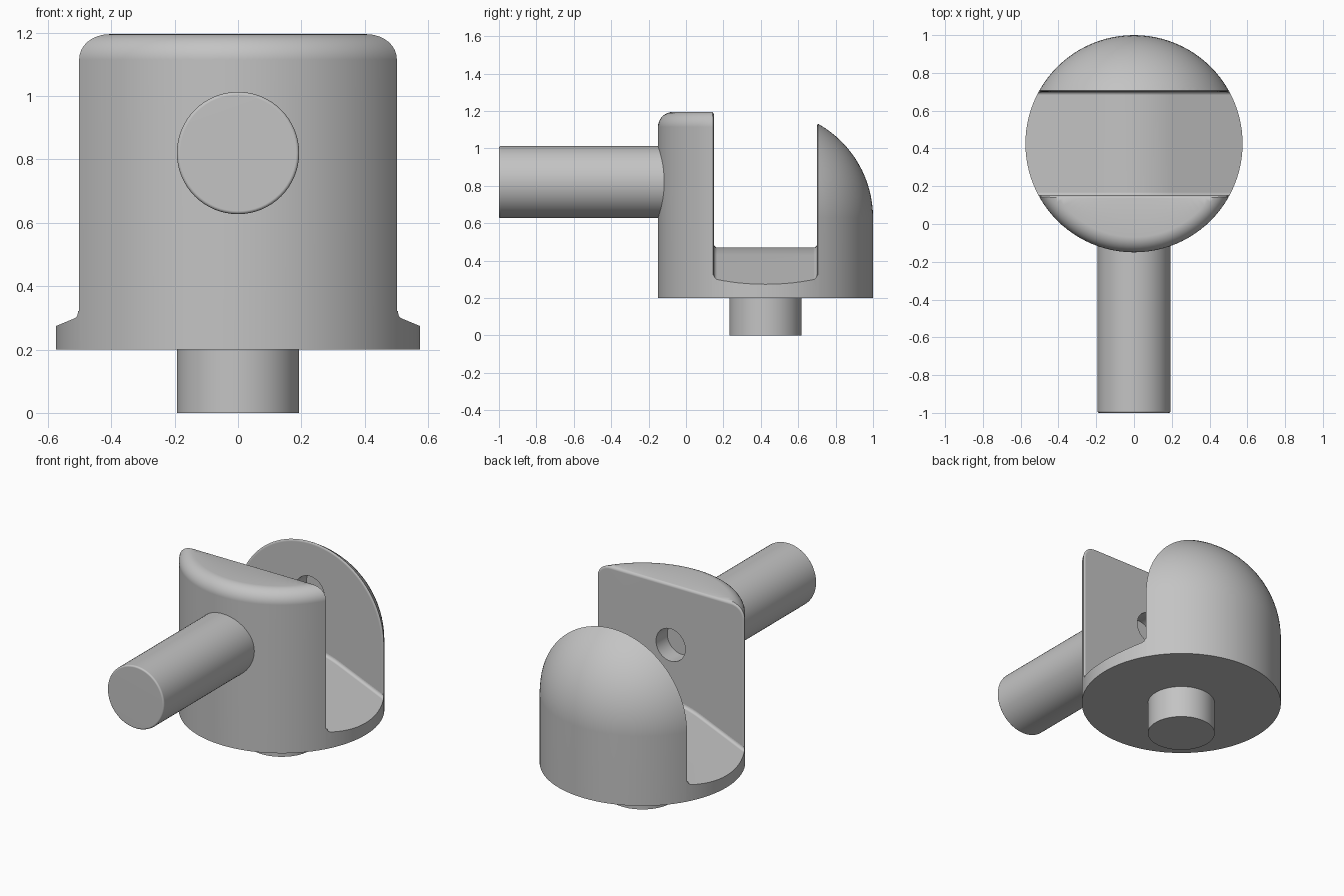
import bpy, bmesh
from math import sin, cos, pi, sqrt, radians
from mathutils import Matrix, Vector

if "Cube" in bpy.data.objects:
    bpy.data.objects.remove(bpy.data.objects["Cube"])

RADIUS, AXIS_Y = 0.575, 0.425      # round body
BOTTOM, TOP = 0.2, 1.195
GAP = 0.275                        # half width of the slot
HALF = sqrt(RADIUS**2 - GAP**2)    # half width of the slot walls
ROUND = 0.08                       # top rounding of the front wall
DOME_Z, BORE_Z = 0.63, 0.82
SOFT = 0.018                       # small edge rounding
PIN = 0.193

grey = bpy.data.materials.new("satin grey")
grey.use_nodes = True
grey.diffuse_color = (0.55, 0.55, 0.55, 1)
grey.node_tree.nodes["Principled BSDF"].inputs["Base Color"].default_value = grey.diffuse_color


def make_object(name, bm):
    bmesh.ops.recalc_face_normals(bm, faces=bm.faces[:])
    mesh = bpy.data.meshes.new(name)
    bm.to_mesh(mesh)
    bm.free()
    obj = bpy.data.objects.new(name, mesh)
    bpy.context.collection.objects.link(obj)
    return obj


def lathe(name, profile, matrix, steps=96):
    """Turn an (r, z) profile around z, then place it."""
    bm = bmesh.new()
    verts = [bm.verts.new((r, 0, z)) for r, z in profile]
    edges = [bm.edges.new(pair) for pair in zip(verts, verts[1:])]
    bmesh.ops.spin(bm, geom=verts + edges, cent=(0, 0, 0), axis=(0, 0, 1),
                   angle=2 * pi, steps=steps)
    bmesh.ops.remove_doubles(bm, verts=bm.verts[:], dist=0.0001)
    bmesh.ops.transform(bm, matrix=matrix, verts=bm.verts[:])
    return make_object(name, bm)


def loft(name, rows):
    """Skin a row of matching closed loops and cap both ends."""
    bm = bmesh.new()
    loops = [[bm.verts.new(p) for p in row] for row in rows]
    for a, b in zip(loops, loops[1:]):
        for i in range(len(a)):
            j = (i + 1) % len(a)
            bm.faces.new((a[i], a[j], b[j], b[i]))
    bm.faces.new(loops[0])
    bm.faces.new(loops[-1])
    return make_object(name, bm)


def boolean(obj, tool, operation):
    mod = obj.modifiers.new("cut", 'BOOLEAN')
    mod.operation, mod.solver, mod.object = operation, 'EXACT', tool
    bpy.context.view_layer.objects.active = obj
    bpy.ops.object.modifier_apply(modifier=mod.name)
    bpy.data.objects.remove(tool)


def finish(obj):
    obj.data.materials.clear()
    obj.data.materials.append(grey)
    bpy.ops.object.select_all(action='DESELECT')
    obj.select_set(True)
    bpy.context.view_layer.objects.active = obj
    bpy.ops.object.shade_smooth_by_angle(angle=radians(30))
    mod = obj.modifiers.new("even shading", 'WEIGHTED_NORMAL')
    mod.keep_sharp = True


def quarter(n):
    return [i * pi / 2 / n for i in range(n + 1)]


def wall_shape(corner, side):
    """Solid with a soft-edged wall face at the slot, widening away from it."""
    def loop(depth, grow):
        half = [(HALF + grow, 0.1)]
        half += [(x + grow * cos(a), z + grow * sin(a)) for x, z, a in corner]
        outline = half + [(-x, z) for x, z in reversed(half)]
        y = AXIS_Y + side * (GAP + depth)
        # the centre point of the top is doubled when the arch closes, so nudge it
        return [(x if abs(x) > 1e-4 else (0.0005 if i < len(half) else -0.0005), y, z)
                for i, (x, z) in enumerate(outline)]
    rows = [loop(SOFT * (1 - cos(t)), 0.001 - SOFT * (1 - sin(t))) for t in quarter(5)]
    rows.append(loop(0.5, 0.3))
    return loft("wall_cutter", rows)


def bore():
    return lathe("bore_cutter", [(0, -0.385), (0.1, -0.385), (0.1, 0.385), (0, 0.385)],
                 Matrix.Translation((0, AXIS_Y, BORE_Z)) @ Matrix.Rotation(pi / 2, 4, 'X'), 48)


centre = Matrix.Translation((0, AXIS_Y, 0))

# Front wall: round-topped cylinder kept in front of the slot
inner = RADIUS - ROUND
top_round = [(inner + ROUND * cos(a), TOP - ROUND + ROUND * sin(a)) for a in quarter(8)]
front_wall = lathe("front_wall", [(0, BOTTOM), (RADIUS, BOTTOM)] + top_round + [(0, TOP)], centre)
front_corner = [(sqrt(r * r - GAP**2), z, a) for (r, z), a in zip(top_round, quarter(8))]
boolean(front_wall, wall_shape(front_corner, -1), 'INTERSECT')
boolean(front_wall, bore(), 'DIFFERENCE')

# Back wall: domed cylinder kept behind the slot
dome = [(RADIUS * cos(a), DOME_Z + RADIUS * sin(a)) for a in quarter(24)[:-1]]
back_wall = lathe("back_wall", [(0, BOTTOM), (RADIUS, BOTTOM)] + dome + [(0, DOME_Z + RADIUS)], centre)
back_corner = [(HALF * cos(a), DOME_Z + HALF * sin(a), a) for a in quarter(24)]
boolean(back_wall, wall_shape(back_corner, 1), 'INTERSECT')
boolean(back_wall, bore(), 'DIFFERENCE')

# Slot floor: softly ridged roof shape, curving up into both walls
CREST, CREST_R = 0.2, 0.52
drop = CREST_R - sqrt(CREST_R**2 - CREST**2)
slope = CREST / sqrt(CREST_R**2 - CREST**2)


def floor_z(x):
    if abs(x) <= CREST:
        return 0.47 - CREST_R + sqrt(CREST_R**2 - x * x)
    return 0.47 - drop - slope * (abs(x) - CREST)


xs = [-0.65] + [CREST * i / 8 for i in range(-8, 9)] + [0.65]
half_rows = [(GAP + 0.02, SOFT)]
half_rows += [(GAP - SOFT * (1 - cos(t)), SOFT * (1 - sin(t))) for t in quarter(5)]
stations = [(-d, h) for d, h in half_rows] + half_rows[::-1]
roof = loft("floor_cutter", [
    [(x, AXIS_Y + d, floor_z(x) + h) for x in xs] + [(0.65, AXIS_Y + d, 0.1), (-0.65, AXIS_Y + d, 0.1)]
    for d, h in stations])
slot_floor = lathe("slot_floor", [(0, BOTTOM), (RADIUS, BOTTOM), (RADIUS, 0.7), (0, 0.7)], centre)
boolean(slot_floor, roof, 'INTERSECT')

# Bottom peg and front rod
peg = lathe("bottom_peg", [(0, 0), (PIN, 0), (PIN, 0.22), (0, 0.22)], centre, 64)
tip = 0.01
rod_profile = [(0, 0)] + [(PIN - tip + tip * sin(a), tip - tip * cos(a)) for a in quarter(4)]
rod_profile += [(PIN, 0.98), (0, 0.98)]
front_rod = lathe("front_rod", rod_profile,
                  Matrix.Translation((0, -1, BORE_Z)) @ Matrix.Rotation(-pi / 2, 4, 'X'), 64)

for part in (front_wall, back_wall, slot_floor, peg, front_rod):
    finish(part)
